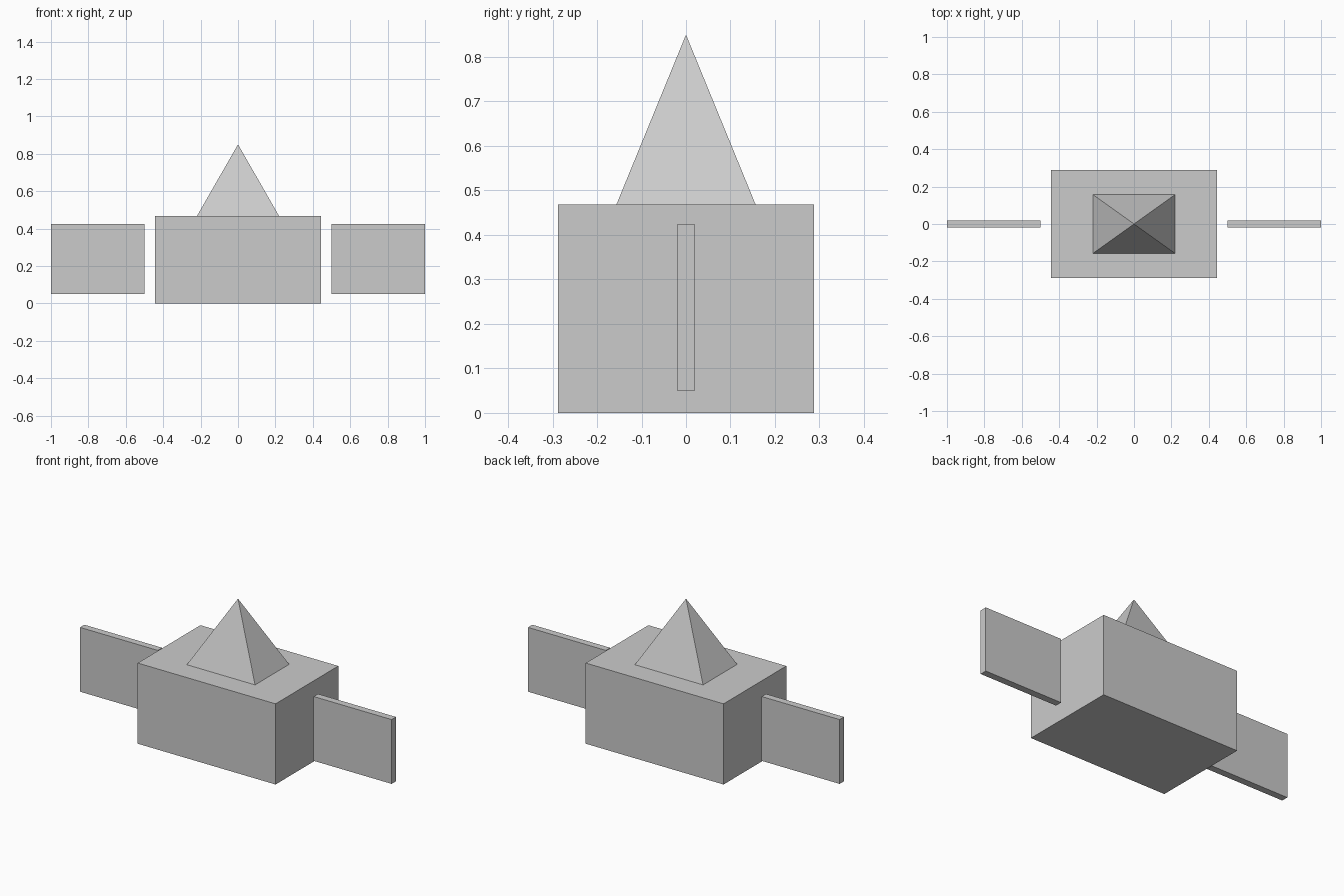
import bpy
from math import pi, sqrt

if "Cube" in bpy.data.objects:
    bpy.data.objects.remove(bpy.data.objects["Cube"])


def box(name, center, size):
    bpy.ops.mesh.primitive_cube_add(size=1, location=center)
    ob = bpy.context.object
    ob.name = name
    ob.scale = size
    bpy.ops.object.transform_apply(location=False, rotation=False, scale=True)
    return ob


BODY_H = 0.468
APEX_Z = 0.85

# Central body
box("body", (0, 0, BODY_H / 2), (0.885, 0.575, BODY_H))

# Four-sided pyramid on top, with a rectangular base
height = APEX_Z - BODY_H
bpy.ops.mesh.primitive_cone_add(vertices=4, radius1=sqrt(0.5), radius2=0,
                                depth=1, rotation=(0, 0, pi / 4),
                                location=(0, 0, BODY_H + height / 2))
pyramid = bpy.context.object
pyramid.name = "top_pyramid"
bpy.ops.object.transform_apply(location=False, rotation=True, scale=False)
pyramid.scale = (0.438, 0.313, height)
bpy.ops.object.transform_apply(location=False, rotation=False, scale=True)

# Thin panels standing clear of the body on each side
for side, sx in (("left", -1), ("right", 1)):
    box(side + "_panel", (sx * 0.75, 0, 0.237), (0.5, 0.04, 0.373))
